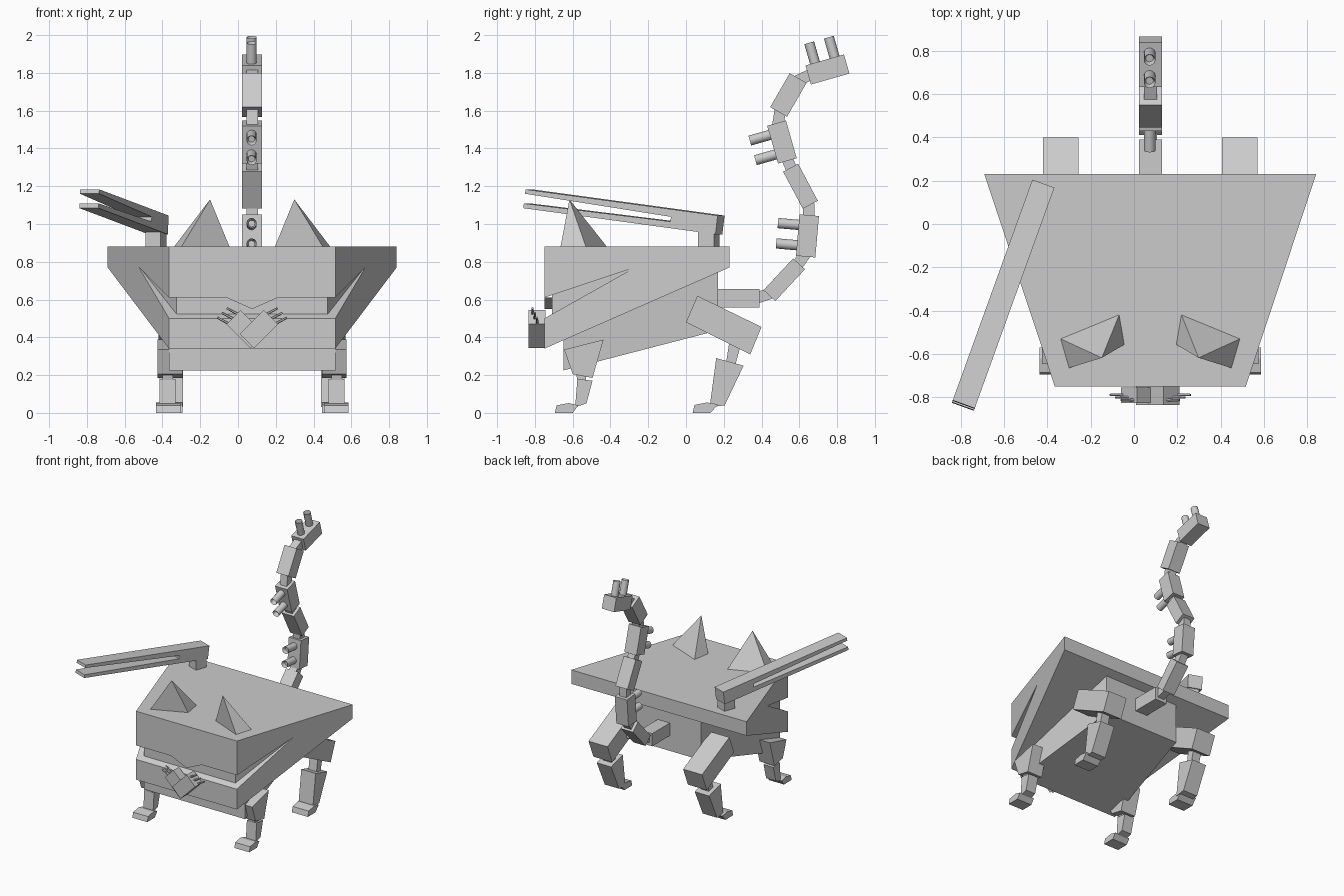
import bpy, bmesh
from math import radians, cos, sin
from mathutils import Matrix, Vector

if "Cube" in bpy.data.objects:
    bpy.data.objects.remove(bpy.data.objects["Cube"])

C = 0.075          # symmetry plane of the creature


def finish(name, bm):
    bmesh.ops.recalc_face_normals(bm, faces=bm.faces)
    me = bpy.data.meshes.new(name)
    bm.to_mesh(me)
    bm.free()
    ob = bpy.data.objects.new(name, me)
    bpy.context.collection.objects.link(ob)
    return ob


def prism(name, profile, xa, xb):
    """Side (y, z) profile spanned between x = xa(y) and x = xb(y)."""
    fa = xa if callable(xa) else (lambda y: xa)
    fb = xb if callable(xb) else (lambda y: xb)
    bm = bmesh.new()
    a = [bm.verts.new((fa(y), y, z)) for y, z in profile]
    b = [bm.verts.new((fb(y), y, z)) for y, z in profile]
    bm.faces.new(a)
    bm.faces.new(b[::-1])
    n = len(a)
    for i in range(n):
        j = (i + 1) % n
        bm.faces.new((a[i], a[j], b[j], b[i]))
    return finish(name, bm)


def box(name, loc, size, rot=None):
    bm = bmesh.new()
    m = Matrix.Translation(loc) @ (rot or Matrix()) @ Matrix.Diagonal((*size, 1))
    bmesh.ops.create_cube(bm, size=1, matrix=m)
    return finish(name, bm)


def peg(name, p0, p1, r0, r1, n=12, hollow=False):
    p0, p1 = Vector(p0), Vector(p1)
    d = p1 - p0
    bm = bmesh.new()
    bmesh.ops.create_cone(bm, cap_ends=True, segments=n, radius1=r0, radius2=r1, depth=d.length)
    if hollow:
        top = max(bm.faces, key=lambda f: f.calc_center_median().z)
        bmesh.ops.inset_region(bm, faces=[top], thickness=r1 * 0.35)
        bmesh.ops.translate(bm, verts=top.verts, vec=(0, 0, -0.03))
    m = Matrix.Translation((p0 + p1) / 2) @ d.to_track_quat('Z', 'Y').to_matrix().to_4x4()
    bm.transform(m)
    ob = finish(name, bm)
    bpy.context.view_layer.objects.active = ob
    ob.select_set(True)
    bpy.ops.object.shade_smooth_by_angle(angle=radians(35))
    ob.select_set(False)


def taper(y0, h0, y1, h1, s):
    return lambda y: C + s * (h0 + (h1 - h0) * (y - y0) / (y1 - y0))


def bar(name, y, z, ang, length, width, half):
    u = Vector((cos(ang), sin(ang)))
    v = Vector((-u.y, u.x))
    c = Vector((y, z))
    pts = [c + u * i * length / 2 + v * j * width / 2 for i, j in ((-1, -1), (1, -1), (1, 1), (-1, 1))]
    prism(name, [tuple(p) for p in pts], C - half, C + half)


# flared head with mouth notch
prism("head", [(-.75, .88), (-.75, .61), (-.27, .77), (-.75, .5), (-.75, .34), (.23, .77), (.23, .88)],
      taper(-.75, .44, .23, .765, -1), taper(-.75, .44, .23, .765, 1))
# recessed mouth interior
prism("mouth_interior", [(-.71, .66), (-.71, .48), (-.27, .73), (-.27, .80)],
      taper(-.71, .40, -.27, .595, -1), taper(-.71, .40, -.27, .595, 1))
# pointed upper lip
bm = bmesh.new()
lip = [bm.verts.new((C + x, -.75, z)) for x, z in ((-.14, .612), (0, .55), (.14, .612))]
ret = bmesh.ops.extrude_face_region(bm, geom=[bm.faces.new(lip)])
bmesh.ops.translate(bm, verts=[g for g in ret["geom"] if isinstance(g, bmesh.types.BMVert)], vec=(0, .05, 0))
finish("upper_lip", bm)
# body under the head, narrower at the rear
prism("body", [(-.648, .225), (.17, .437), (.17, .80), (-.648, .42)],
      taper(-.648, .44, .17, .325, -1), taper(-.648, .44, .17, .325, 1))

for s, side in ((-1, "left"), (1, "right")):
    # horn
    bm = bmesh.new()
    base = [bm.verts.new((C + s * x, y, .875)) for x, y in ((.142, -.415), (.118, -.555), (.377, -.665), (.417, -.528))]
    tip = bm.verts.new((C + s * .223, -.617, 1.13))
    bm.faces.new(base)
    for i in range(4):
        bm.faces.new((base[i], base[(i + 1) % 4], tip))
    finish(f"horn_{side}", bm)

    def leg(name, prof, a, b):
        prism(f"{name}_{side}", prof, C + s * a, C + s * b)
    # front leg
    prism(f"front_thigh_{side}", [(-.645, .335), (-.437, .388), (-.495, .185), (-.60, .205)], C + s * .37, C + s * .5)
    leg("front_knee", [(-.585, .22), (-.53, .22), (-.53, .15), (-.57, .15)], .42, .475)
    leg("front_shin", [(-.575, .18), (-.495, .17), (-.527, .05), (-.587, .03)], .405, .49)
    leg("front_foot", [(-.695, 0), (-.685, .04), (-.62, .052), (-.57, .04), (-.60, 0)], .38, .51)
    # back leg
    leg("back_thigh", [(.06, .62), (.40, .455), (.34, .31), (0, .48)], .33, .495)
    leg("back_knee", [(.23, .38), (.29, .36), (.26, .25), (.21, .25)], .39, .46)
    leg("back_shin", [(.16, .29), (.305, .25), (.205, .04), (.125, .03)], .365, .49)
    leg("back_foot", [(.035, 0), (.045, .042), (.11, .055), (.17, .045), (.13, 0)], .37, .51)

    # crossed mouth claws with thin fingers
    box(f"claw_palm_{side}", (C + s * .035, -.79, .443), (.18, .08 + .01 * s, .105),
        Matrix.Rotation(radians(45 * -s), 4, 'Y'))
    for i, t in enumerate((-.025, 0, .025)):
        x, z = .085 - t, .49 + t
        y = -.80 - .012 * (i - 1)
        peg(f"claw_finger_{side}_{i}", (C + s * x, y, z), (C + s * (x + .075), y, z + .04), .008, .006, 6)

# tail: y, z, angle, length, thickness
segs = [(.25, .607, 0, .28, .10), (.52, .705, 47, .23, .085), (.643, .937, 85, .22, .103),
        (.606, 1.20, 118, .222, .09), (.508, 1.434, 106, .208, .103), (.542, 1.683, 60, .207, .103),
        (.749, 1.818, 16, .212, .105)]
prev = None
for i, (y, z, a, l, w) in enumerate(segs):
    a = radians(a)
    u, c = Vector((cos(a), sin(a))), Vector((y, z))
    bar(f"tail_segment_{i}", y, z, a, l, w, .053)
    start = c - u * l / 2
    if prev:
        d = start + u * .02 - prev
        m = prev + d / 2
        bar(f"tail_link_{i}", m.x, m.y, Vector((d.x, d.y)).to_2d().angle_signed(Vector((1, 0))), d.length + .03, .06, .03)
    prev = c + u * (l / 2 - .02)
    # paired hollow barrels on every other segment
    if i in (2, 4, 6):
        v = Vector((-u.y, u.x))
        for k in (-1, 1):
            p = c + u * k * .054 + v * (w / 2 - .01)
            q = p + v * .12
            peg(f"tail_barrel_{i}_{k}", (C - .003, p.x, p.y), (C - .003, q.x, q.y), .027, .027, 12, True)

# forked arm on a swivel post
turn = radians(-19.85)
box("fork_post", (-.435, .12, .915), (.085, .09, .10), Matrix.Rotation(turn, 4, 'Z'))
fork = prism("forked_arm", [(0, .05), (-1.09, .05), (-1.09, .027), (-.26, .01), (-.26, -.015),
                            (-1.09, -.025), (-1.09, -.05), (0, -.05)], -.054, .054)
fork.location = (-.42, .18, .995)
fork.rotation_euler = (radians(-7.3), 0, turn)
